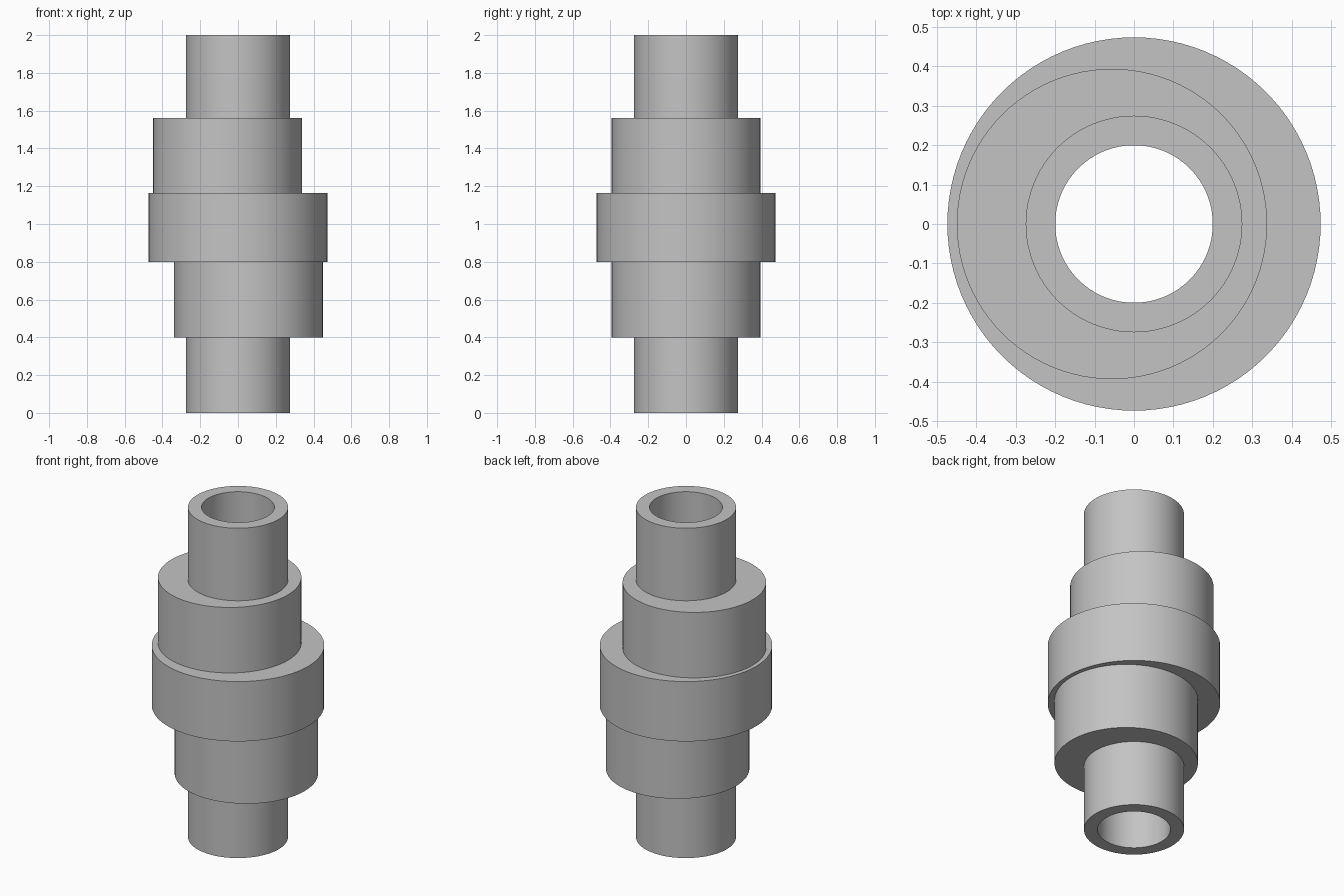
import bpy
import bmesh
from math import cos, sin, tau, radians

cube = bpy.data.objects.get("Cube")
if cube:
    bpy.data.objects.remove(cube, do_unlink=True)

SEGMENTS = 96
HEIGHT = 2.0
BORE = 0.2        # radius of the through hole
SHAFT = 0.275     # radius of both end shafts
JOURNAL = 0.394   # radius of the offset journals
FLANGE = 0.474    # radius of the central flange
OFFSET = 0.056    # sideways shift of the journals

steel = bpy.data.materials.new("steel_grey")
steel.use_nodes = True
grey = (0.55, 0.55, 0.55, 1)
steel.diffuse_color = grey
steel.node_tree.nodes["Principled BSDF"].inputs["Base Color"].default_value = grey

# Stacked sections: radius, centre x, bottom, top
sections = [
    (SHAFT, 0, 0, 0.4),               # lower end shaft
    (JOURNAL, OFFSET, 0.4, 0.8),      # lower offset journal
    (FLANGE, 0, 0.8, 1.163),          # central flange
    (JOURNAL, -OFFSET, 1.163, 1.56),  # upper offset journal
    (SHAFT, 0, 1.56, HEIGHT),         # upper end shaft
]

# Closed chain of rings: up the outside, back down the bore
rings = []
for radius, x, bottom, top in sections:
    rings += [(radius, x, bottom), (radius, x, top)]
rings += [(BORE, 0, HEIGHT), (BORE, 0, 0)]

bm = bmesh.new()


def ring(radius, x, z):
    angles = [tau * i / SEGMENTS for i in range(SEGMENTS)]
    return [bm.verts.new((x + radius * cos(a), radius * sin(a), z)) for a in angles]


loops = [ring(*r) for r in rings]
for lower, upper in zip(loops, loops[1:] + loops[:1]):
    for i in range(SEGMENTS):
        j = (i + 1) % SEGMENTS
        bm.faces.new((lower[i], lower[j], upper[j], upper[i]))
bmesh.ops.recalc_face_normals(bm, faces=bm.faces)

mesh = bpy.data.meshes.new("eccentric_shaft")
bm.to_mesh(mesh)
bm.free()
mesh.materials.append(steel)

shaft = bpy.data.objects.new("eccentric_shaft", mesh)
bpy.context.collection.objects.link(shaft)

# Smooth walls with crisp shoulders
bpy.ops.object.select_all(action="DESELECT")
shaft.select_set(True)
bpy.context.view_layer.objects.active = shaft
bpy.ops.object.shade_smooth_by_angle(angle=radians(30))
